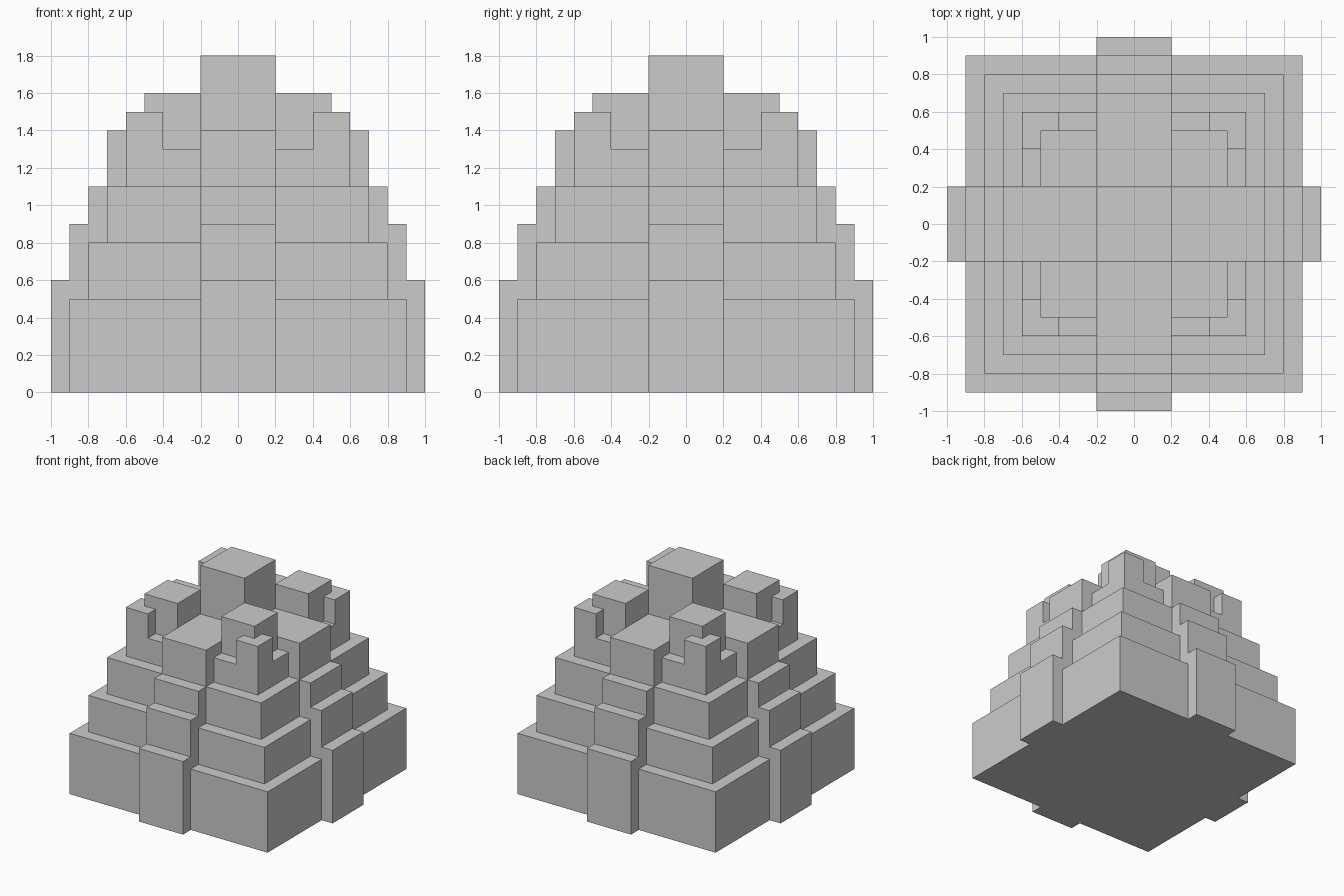
import bpy, bmesh
from math import pi
from mathutils import Matrix

if "Cube" in bpy.data.objects:
    bpy.data.objects.remove(bpy.data.objects["Cube"])


def prism(name, profile, z0, z1, turn=0):
    """Extrude a flat outline from z0 to z1, turned by quarter turns about z."""
    bm = bmesh.new()
    face = bm.faces.new([bm.verts.new((x, y, z0)) for x, y in profile])
    top = bmesh.ops.extrude_face_region(bm, geom=[face], use_keep_orig=True)["geom"]
    bmesh.ops.translate(bm, vec=(0, 0, z1 - z0),
                        verts=[v for v in top if isinstance(v, bmesh.types.BMVert)])
    bmesh.ops.rotate(bm, verts=bm.verts, matrix=Matrix.Rotation(turn * pi / 2, 3, 'Z'))
    bmesh.ops.recalc_face_normals(bm, faces=bm.faces)
    mesh = bpy.data.meshes.new(name)
    bm.to_mesh(mesh)
    bm.free()
    obj = bpy.data.objects.new(name, mesh)
    bpy.context.collection.objects.link(obj)
    return obj


def rect(x0, x1, y0, y1):
    return [(x0, y0), (x1, y0), (x1, y1), (x0, y1)]


def ell(start):
    """L-shaped outline, 0.1 thick, wrapping the outside of a corner block."""
    return [(start, 0.5), (0.5, 0.5), (0.5, start), (0.6, start), (0.6, 0.6), (start, 0.6)]


# Stepped square tiers
for i, (h, z0, z1) in enumerate([(0.9, 0, 0.5), (0.8, 0.5, 0.8), (0.7, 0.8, 1.1)], 1):
    prism(f"tier_{i}", rect(-h, h, -h, h), z0, z1)

# Central peak
prism("peak", rect(-0.2, 0.2, -0.2, 0.2), 1.1, 1.8)

for turn in range(4):
    # Stepped rib up the middle of each side
    for i, (y0, y1, z0, z1) in enumerate([(0.9, 1.0, 0, 0.6), (0.8, 0.9, 0.5, 0.9),
                                          (0.7, 0.8, 0.8, 1.1)], 1):
        prism(f"rib_step_{i}_side_{turn + 1}", rect(-0.2, 0.2, y0, y1), z0, z1, turn)
    # Terrace joining the rib to the peak
    prism(f"terrace_side_{turn + 1}", rect(-0.2, 0.2, 0.2, 0.7), 1.1, 1.4, turn)
    # Corner turret with low wall and raised post wrapped around it
    prism(f"corner_turret_{turn + 1}", rect(0.2, 0.5, 0.2, 0.5), 1.1, 1.6, turn)
    prism(f"corner_wall_{turn + 1}", ell(0.2), 1.1, 1.3, turn)
    prism(f"corner_post_{turn + 1}", ell(0.4), 1.3, 1.5, turn)
